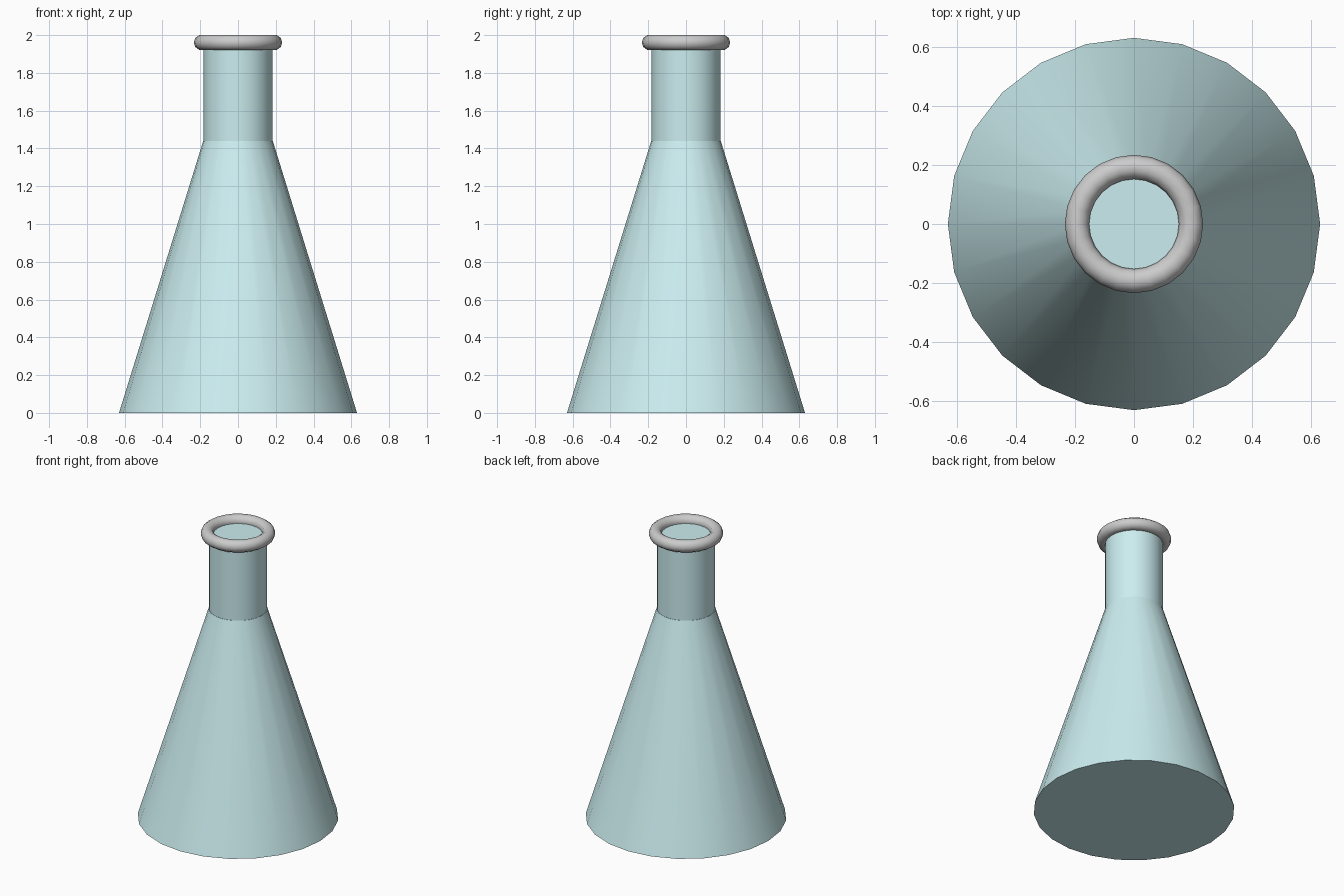
import bpy
import math

if "Cube" in bpy.data.objects:
    bpy.data.objects.remove(bpy.data.objects["Cube"])

SIDES = 24

glass = bpy.data.materials.new("pale_glass")
glass.diffuse_color = (0.60, 0.85, 0.87, 1.0)
glass.use_nodes = True
glass.node_tree.nodes["Principled BSDF"].inputs["Base Color"].default_value = glass.diffuse_color


def frustum(name, r_bottom, r_top, z0, z1):
    """Capped, smooth-sided cone section between two heights."""
    bpy.ops.mesh.primitive_cone_add(
        vertices=SIDES, radius1=r_bottom, radius2=r_top,
        depth=z1 - z0, location=(0, 0, (z0 + z1) / 2))
    obj = bpy.context.object
    obj.name = name
    bpy.ops.object.shade_smooth_by_angle(angle=math.radians(40))
    obj.data.materials.append(glass)
    return obj


# Conical body and straight neck
frustum("flask_body", 0.63, 0.184, 0.0, 1.44)
frustum("flask_neck", 0.182, 0.182, 1.44, 1.955)

# Rolled lip around the mouth
bpy.ops.mesh.primitive_torus_add(
    major_segments=SIDES, minor_segments=10,
    major_radius=0.193, minor_radius=0.041, location=(0, 0, 1.961))
lip = bpy.context.object
lip.name = "rolled_lip"
bpy.ops.object.shade_smooth_by_angle(angle=math.radians(60))
